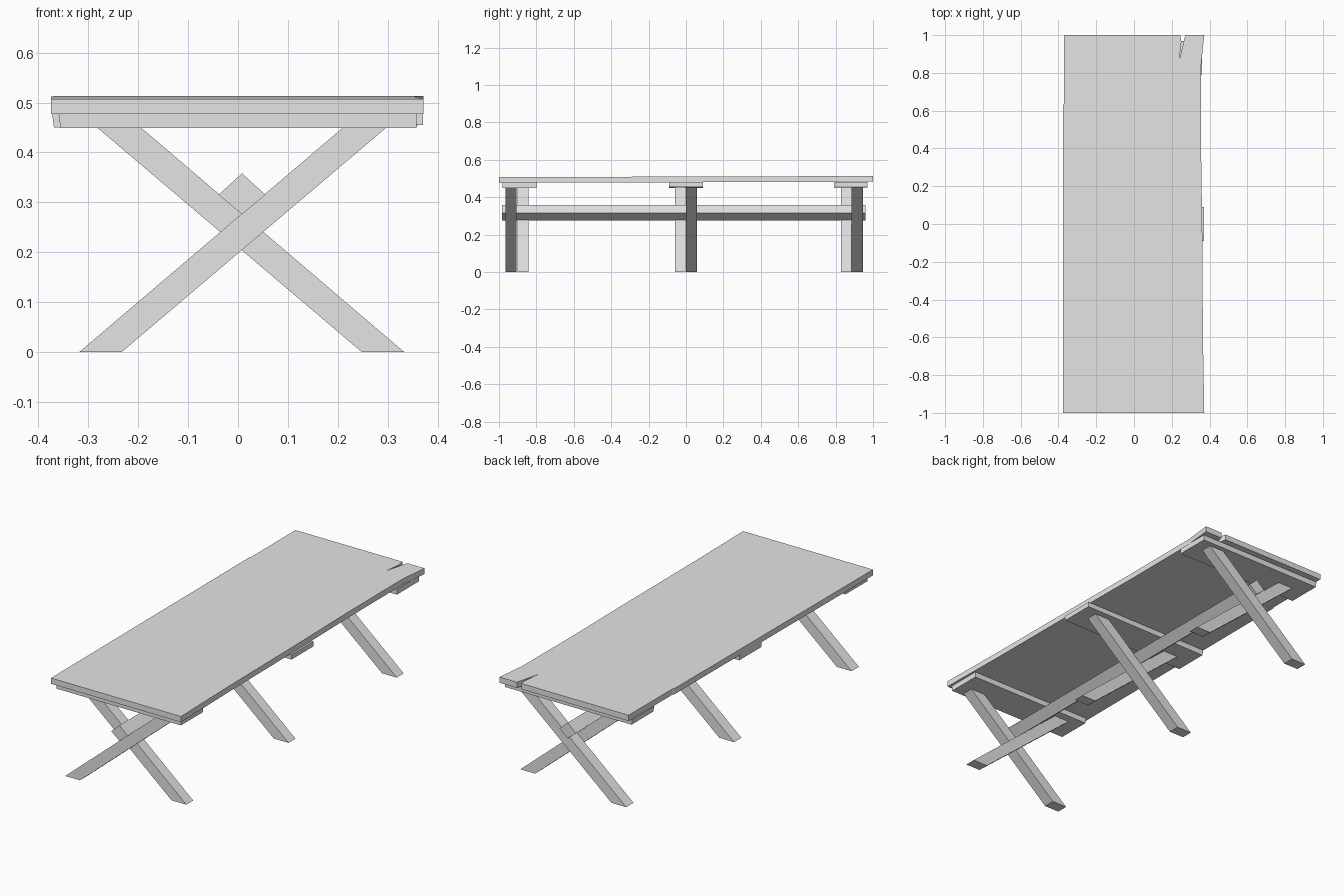
import bpy
import bmesh
from mathutils import Vector

if "Cube" in bpy.data.objects:
    bpy.data.objects.remove(bpy.data.objects["Cube"])

wood = bpy.data.materials.new("light grey wood")
wood.diffuse_color = (0.78, 0.78, 0.78, 1)
wood.use_nodes = True
wood.node_tree.nodes["Principled BSDF"].inputs["Base Color"].default_value = wood.diffuse_color


def prism(name, profile, offset, adjust=None):
    """Extrude a closed 3D profile along an offset into a solid."""
    bm = bmesh.new()
    face = bm.faces.new([bm.verts.new(p) for p in profile])
    ext = bmesh.ops.extrude_face_region(bm, geom=[face])
    verts = [v for v in ext["geom"] if isinstance(v, bmesh.types.BMVert)]
    bmesh.ops.translate(bm, verts=verts, vec=Vector(offset))
    if adjust:
        for v in bm.verts:
            adjust(v)
    bmesh.ops.recalc_face_normals(bm, faces=bm.faces)
    mesh = bpy.data.meshes.new(name)
    bm.to_mesh(mesh)
    bm.free()
    mesh.materials.append(wood)
    obj = bpy.data.objects.new(name, mesh)
    bpy.context.collection.objects.link(obj)
    return obj


def side_profile(points, y):
    return [(x, y, z) for x, z in points]


# Tabletop with waney edges and a split in the back edge, rising slightly to the back
def tilt(v):
    v.co.z += 0.003 * v.co.y


outline = [(-0.375, -1), (0.372, -1), (0.365, -0.6), (0.361, 0), (0.355, 0.4),
           (0.355, 0.84), (0.372, 1), (0.272, 1), (0.24, 0.87), (0.251, 0.965),
           (0.245, 1), (-0.37, 1), (-0.37, 0.64), (-0.375, 0.63)]
prism("tabletop", [(x, y, 0.48) for x, y in outline], (0, 0, 0.03), tilt)

# Battens under the top: name, x range, y range, bottom height left and right
for name, x0, x1, y0, y1, zl, zr in [
        ("front_batten", -0.36, 0.358, -0.98, -0.80, 0.449, 0.449),
        ("middle_batten", -0.373, 0.371, -0.09, 0.09, 0.45, 0.455),
        ("back_batten", -0.37, 0.36, 0.79, 0.97, 0.451, 0.453)]:
    prism(name, side_profile([(x0 + 0.004, zl), (x1, zr), (x1, 0.4805), (x0, 0.4805)], y0),
          (0, y1 - y0, 0))

# Crossed legs, lying side by side in depth
rising = [(-0.318, 0), (-0.233, 0), (0.30, 0.452), (0.213, 0.452)]
falling = [(0.248, 0), (0.333, 0), (-0.197, 0.452), (-0.285, 0.452)]
for place, ya, yb in [("front", -0.965, -0.90), ("middle", 0.0, -0.06),
                      ("back", 0.885, 0.828)]:
    prism(place + "_rising_leg", side_profile(rising, ya), (0, 0.06, 0))
    prism(place + "_falling_leg", side_profile(falling, yb), (0, 0.057, 0))

# Long beam resting on edge in the crossings
beam = [(0.008, 0.276), (0.055, 0.315), (0.008, 0.358), (-0.039, 0.315)]
prism("long_beam", side_profile(beam, -0.985), (0, 1.945, 0))
